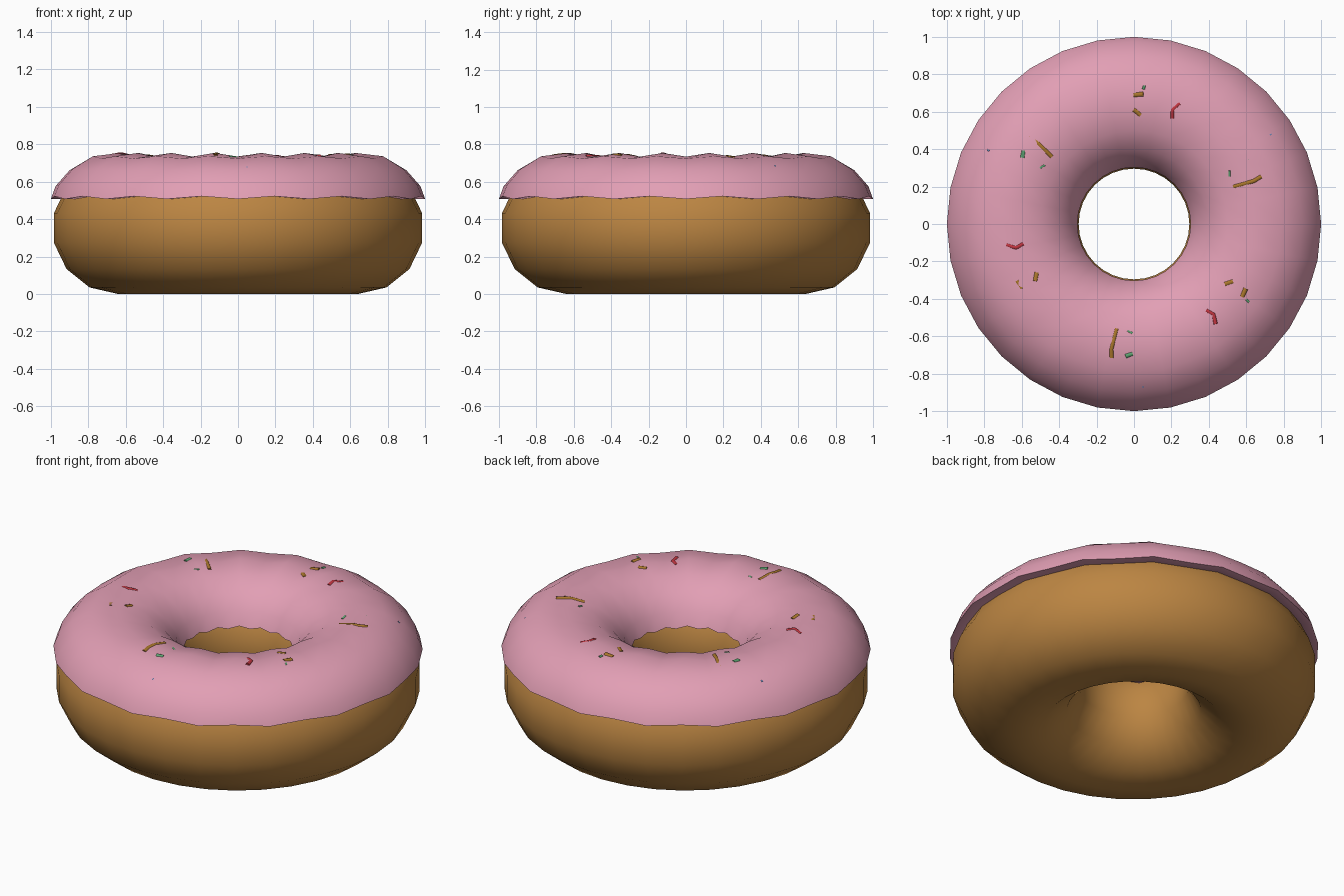
import bpy, math
from mathutils import Vector
from mathutils.bvhtree import BVHTree

if "Cube" in bpy.data.objects:
    bpy.data.objects.remove(bpy.data.objects["Cube"])

SEG = 32


def material(name, rgb):
    m = bpy.data.materials.new(name)
    m.diffuse_color = (*rgb, 1)
    m.use_nodes = True
    m.node_tree.nodes["Principled BSDF"].inputs["Base Color"].default_value = m.diffuse_color
    return m


DOUGH = material("dough brown", (0.50, 0.235, 0.055))
PINK = material("icing pink", (0.76, 0.345, 0.46))
GOLD = material("sprinkle gold", (0.39, 0.18, 0.024))
RED = material("sprinkle red", (0.52, 0.035, 0.05))
GREEN = material("sprinkle green", (0.11, 0.37, 0.165))
BLUE = material("sprinkle blue", (0.13, 0.27, 0.55))


def ring_body(name, profile, mat, wave=0.0):
    """Revolve a closed (radius, z, wave weight) profile around z."""
    n = len(profile)
    verts, faces = [], []
    for i in range(SEG):
        a = 2 * math.pi * i / SEG
        dz = wave * (-1 if i % 2 == 0 else 1)
        for r, z, w in profile:
            verts.append((r * math.cos(a), r * math.sin(a), z + dz * w))
    for i in range(SEG):
        k = (i + 1) % SEG
        for j in range(n):
            l = (j + 1) % n
            faces.append((i * n + j, k * n + j, k * n + l, i * n + l))
    me = bpy.data.meshes.new(name)
    me.from_pydata(verts, [], faces)
    me.materials.append(mat)
    ob = bpy.data.objects.new(name, me)
    bpy.context.collection.objects.link(ob)
    bpy.ops.object.select_all(action='DESELECT')
    ob.select_set(True)
    bpy.context.view_layer.objects.active = ob
    bpy.ops.object.shade_smooth_by_angle(angle=math.radians(50))
    return ob


# Dough ring: 14-sided tube, flat side outwards
dough = []
for j in range(14):
    t = -math.pi / 2 + 2 * math.pi * j / 14
    dough.append((0.64 + 0.353 * math.cos(t), 0.353 + 0.353 * math.sin(t), 0))
ring_body("dough", dough, DOUGH)

# Icing cap: slightly wavy shell over the upper half, with a thin lip
icing_profile = [(0.94, 0.515, 1), (1.0, 0.515, 1), (0.975, 0.58, .5), (0.90, 0.665, .5),
                 (0.79, 0.73, .8), (0.64, 0.744, 1.3), (0.50, 0.722, .8), (0.40, 0.655, .5),
                 (0.335, 0.58, .5), (0.303, 0.50, 1), (0.34, 0.50, 1),
                 (0.43, 0.60, 0), (0.64, 0.68, 0), (0.84, 0.61, 0)]
icing = ring_body("icing", icing_profile, PINK, 0.0075)

surface = BVHTree.FromPolygons([v.co.copy() for v in icing.data.vertices],
                               [tuple(p.vertices) for p in icing.data.polygons])


def sprinkle(name, pts, mat, turn, radius=0.014):
    """Thin rod following the icing, mostly sunk into it."""
    cu = bpy.data.curves.new(name, 'CURVE')
    cu.dimensions = '3D'
    cu.bevel_depth = radius
    cu.bevel_resolution = 1
    cu.use_fill_caps = True
    path = []
    for (x0, y0), (x1, y1) in zip(pts, pts[1:]):
        for s in range(5):
            path.append((x0 + (x1 - x0) * s / 4, y0 + (y1 - y0) * s / 4))
        if (x1, y1) != pts[-1]:
            path.pop()
    sp = cu.splines.new('POLY')
    sp.points.add(len(path) - 1)
    c, s = math.cos(turn), math.sin(turn)
    for p, (x, y) in zip(sp.points, path):
        hit, nrm, _, _ = surface.ray_cast(Vector((c * x - s * y, s * x + c * y, 2)), Vector((0, 0, -1)))
        p.co = (*(hit - nrm * radius * 0.6), 1)
    tmp = bpy.data.objects.new(name, cu)
    bpy.context.collection.objects.link(tmp)
    bpy.context.view_layer.update()
    me = bpy.data.meshes.new_from_object(tmp.evaluated_get(bpy.context.evaluated_depsgraph_get()))
    bpy.data.objects.remove(tmp)
    me.materials.clear()
    me.materials.append(mat)
    ob = bpy.data.objects.new(name, me)
    bpy.context.collection.objects.link(ob)


# Sprinkles: one group repeated three times around the ring
group = [
    ("gold_long", [(0.53, 0.20), (0.64, 0.23), (0.68, 0.255)], GOLD, 0.014),
    ("gold_short_a", [(0.0, 0.69), (0.05, 0.695)], GOLD, 0.016),
    ("gold_short_b", [(0.0, 0.61), (0.035, 0.58)], GOLD, 0.016),
    ("red_bent", [(0.205, 0.565), (0.205, 0.61), (0.245, 0.645)], RED, 0.013),
    ("green_a", [(0.605, 0.34), (0.635, 0.315)], GREEN, 0.014),
    ("green_b", [(0.51, 0.255), (0.51, 0.285)], GREEN, 0.008),
    ("green_c", [(0.05, 0.72), (0.055, 0.74)], GREEN, 0.008),
    ("blue", [(0.725, 0.475), (0.735, 0.48)], BLUE, 0.005),
]
for k in range(3):
    for name, pts, mat, rad in group:
        sprinkle(f"sprinkle_{name}_{k + 1}", pts, mat, k * 2 * math.pi / 3, rad)
